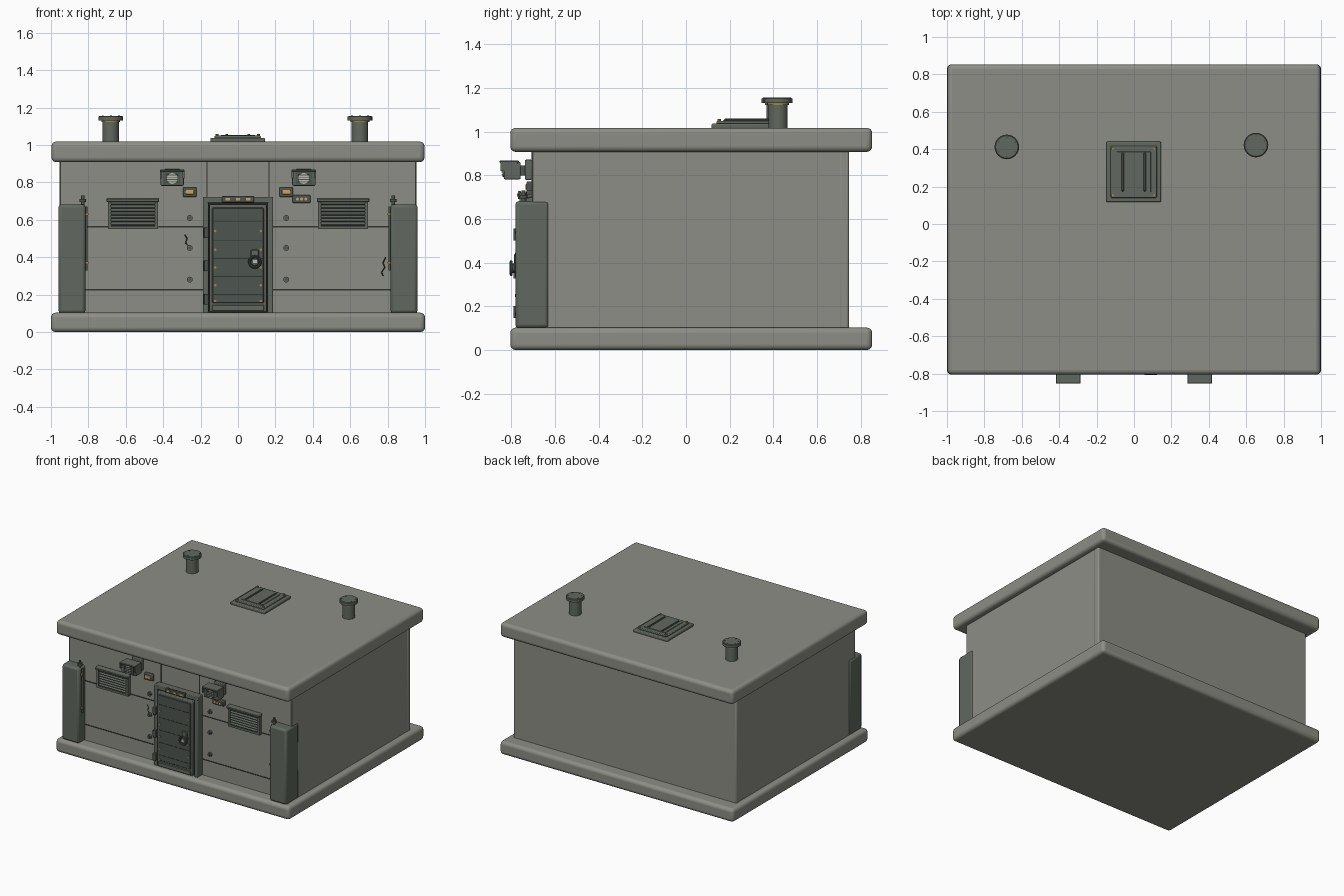
import bpy, bmesh, math
from mathutils import Matrix, Vector

if "Cube" in bpy.data.objects:
    bpy.data.objects.remove(bpy.data.objects["Cube"])


def material(name, r, g, b):
    m = bpy.data.materials.new(name)
    m.diffuse_color = (r, g, b, 1)
    m.use_nodes = True
    m.node_tree.nodes["Principled BSDF"].inputs["Base Color"].default_value = m.diffuse_color
    return m


CONCRETE = material("concrete", 0.27, 0.27, 0.24)
STEEL = material("green_grey_steel", 0.12, 0.14, 0.115)
DARK = material("dark_steel", 0.075, 0.09, 0.078)
GROOVE = material("groove_black", 0.03, 0.033, 0.03)
BRASS = material("brass", 0.36, 0.23, 0.06)
AMBER = material("amber_lens", 0.6, 0.36, 0.1)
LENS = material("pale_lens", 0.5, 0.5, 0.42)


def finish(name, bm, mat):
    me = bpy.data.meshes.new(name)
    bmesh.ops.recalc_face_normals(bm, faces=bm.faces)
    bm.to_mesh(me)
    bm.free()
    me.materials.append(mat)
    ob = bpy.data.objects.new(name, me)
    bpy.context.collection.objects.link(ob)
    return ob


def box(name, x, y, z, mat, bevel=0.0, seg=2, tilt=0.0):
    """Box from (min, max) ranges, optional rounded edges and tilt about x."""
    bm = bmesh.new()
    c = Vector((sum(x) / 2, sum(y) / 2, sum(z) / 2))
    size = Vector((abs(x[1] - x[0]), abs(y[1] - y[0]), abs(z[1] - z[0])))
    bmesh.ops.create_cube(bm, size=1, matrix=Matrix.Diagonal((*size, 1)))
    if bevel:
        r = bmesh.ops.bevel(bm, geom=bm.edges[:], offset=bevel, segments=seg,
                            profile=0.5, affect='EDGES', clamp_overlap=True)
        for f in r["faces"]:
            f.smooth = seg > 1
    bm.transform(Matrix.Translation(c) @ Matrix.Rotation(tilt, 4, 'X'))
    return finish(name, bm, mat)


def cyl(name, pos, r, depth, mat, axis='Z', n=20, r2=None):
    bm = bmesh.new()
    rot = Matrix.Rotation(math.pi / 2, 4, 'X') if axis == 'Y' else Matrix()
    bmesh.ops.create_cone(bm, cap_ends=True, segments=n, radius1=r,
                          radius2=r if r2 is None else r2, depth=depth,
                          matrix=Matrix.Translation(pos) @ rot)
    for f in bm.faces:
        f.smooth = len(f.verts) == 4 and n > 8
    return finish(name, bm, mat)


def crack(name, pts):
    cu = bpy.data.curves.new(name, 'CURVE')
    cu.dimensions = '3D'
    cu.bevel_depth = 0.003
    cu.bevel_resolution = 0
    sp = cu.splines.new('POLY')
    sp.points.add(len(pts) - 1)
    for p, (x, z) in zip(sp.points, pts):
        p.co = (x, FRONT, z, 1)
    cu.materials.append(GROOVE)
    bpy.context.collection.objects.link(bpy.data.objects.new(name, cu))


FRONT = -0.705

# Floor slab, roof slab and walls
box("floor_slab", (-1, 1), (-0.805, 0.853), (0, 0.103), CONCRETE, 0.025, 4)
box("roof_slab", (-0.997, 0.997), (-0.805, 0.853), (0.908, 1.018), CONCRETE, 0.025, 4)
box("back_wall", (-0.955, 0.955), (0.70, 0.748), (0.09, 0.92), CONCRETE, 0.012, 3)
for s, side in ((-1, "left"), (1, "right")):
    box(side + "_wall", (s * 0.90, s * 0.953), (-0.66, 0.705), (0.09, 0.92), CONCRETE)
    box(side + "_front_wall", (s * 0.165, s * 0.953), (FRONT, -0.655), (0.09, 0.92), CONCRETE, 0.004, 1)
    for z in (0.225, 0.563):
        box(side + "_wall_joint", (s * 0.185, s * 0.82), (FRONT - 0.002, -0.69), (z - 0.004, z + 0.004), GROOVE)
    box(side + "_lintel_joint", (s * 0.162, s * 0.168), (FRONT - 0.002, -0.69), (0.72, 0.908), GROOVE)
box("lintel", (-0.166, 0.166), (FRONT + 0.002, -0.655), (0.70, 0.92), CONCRETE)

for s, side in ((-1, "left"), (1, "right")):
    # Corner buttress with conduit and clamps
    box(side + "_buttress", (s * 0.815, s * 0.96), (-0.782, -0.628), (0.10, 0.682), STEEL, 0.016, 2)
    cyl(side + "_conduit", (s * 0.812, -0.742, 0.50), 0.008, 0.34, DARK, n=10)
    for z in (0.37, 0.63):
        cyl(side + "_clamp_bolt", (s * 0.808, -0.755, z), 0.009, 0.016, BRASS, 'Y', 8)
    cyl(side + "_finial_stem", (s * 0.83, -0.745, 0.703), 0.009, 0.055, DARK, n=10)
    cyl(side + "_finial_flange", (s * 0.83, -0.745, 0.702), 0.018, 0.016, DARK, n=12)

    # Flood lamp
    c = s * 0.352
    box(side + "_lamp_mount", (c - 0.04, c + 0.04), (-0.738, FRONT), (0.78, 0.872), STEEL, 0.005)
    box(side + "_lamp_arm", (c - 0.022, c + 0.022), (-0.765, -0.73), (0.80, 0.845), DARK)
    box(side + "_lamp_body", (c - 0.062, c + 0.062), (-0.835, -0.758), (0.782, 0.862), STEEL, 0.006)
    box(side + "_lamp_visor", (c - 0.066, c + 0.066), (-0.854, -0.765), (0.857, 0.868), STEEL, 0.003, 1)
    for e in (-1, 1):
        box(side + "_lamp_cheek", (c + e * 0.056, c + e * 0.066), (-0.850, -0.775), (0.82, 0.86), STEEL)
    box(side + "_lamp_recess", (c - 0.045, c + 0.045), (-0.837, -0.83), (0.79, 0.855), DARK)
    cyl(side + "_lamp_lens", (c, -0.837, 0.821), 0.029, 0.008, LENS, 'Y', 20)
    for k in range(4):
        z = 0.803 + k * 0.012
        box(side + "_lamp_bar", (c - 0.03, c + 0.03), (-0.846, -0.838), (z - 0.002, z + 0.002), DARK)

    # Louvred vent
    c = s * 0.562
    box(side + "_vent_back", (c - 0.125, c + 0.125), (-0.712, FRONT + 0.005), (0.56, 0.705), GROOVE)
    for e in (-1, 1):
        box(side + "_vent_side", (c + e * 0.117, c + e * 0.134), (-0.732, FRONT), (0.553, 0.705), STEEL)
    box(side + "_vent_sill", (c - 0.134, c + 0.134), (-0.732, FRONT), (0.552, 0.568), STEEL)
    box(side + "_vent_hood", (c - 0.14, c + 0.14), (-0.748, FRONT), (0.697, 0.713), STEEL, 0.004, tilt=0.12)
    for k in range(7):
        z = 0.58 + k * 0.018
        box(side + "_vent_slat", (c - 0.12, c + 0.12), (-0.732, -0.707), (z - 0.0035, z + 0.0035), STEEL, tilt=0.6)

    # Amber marker light and wall bolts
    c = s * 0.258
    box(side + "_marker_case", (c - 0.037, c + 0.037), (-0.73, FRONT), (0.722, 0.773), DARK, 0.006)
    box(side + "_marker_lens", (c - 0.023, c + 0.023), (-0.736, -0.728), (0.736, 0.760), AMBER, 0.003)
    for z in (0.28, 0.45, 0.61):
        cyl(side + "_wall_bolt", (c, FRONT - 0.006, z), 0.016, 0.014, STEEL, 'Y', 12)
        cyl(side + "_wall_bolt_head", (c, FRONT - 0.015, z), 0.008, 0.008, DARK, 'Y', 6)

# Small indicator box to the right of the door
box("indicator_box", (0.292, 0.388), (-0.732, FRONT), (0.69, 0.732), DARK, 0.005)
for x in (0.318, 0.34, 0.362):
    cyl("indicator_light", (x, -0.734, 0.711), 0.008, 0.01, AMBER, 'Y', 10)

# Door frame, leaf and panels
for s, side in ((-1, "left"), (1, "right")):
    box(side + "_door_jamb", (s * 0.158, s * 0.188), (-0.762, -0.66), (0.10, 0.722), STEEL, 0.005)
box("door_head", (-0.188, 0.188), (-0.762, -0.66), (0.69, 0.722), STEEL, 0.005)
box("door_gap", (-0.16, 0.16), (-0.745, -0.67), (0.10, 0.695), GROOVE)
box("door_leaf", (-0.153, 0.153), (-0.772, -0.68), (0.107, 0.682), STEEL, 0.006)
box("door_panel", (-0.138, 0.138), (-0.778, -0.77), (0.155, 0.665), DARK, 0.004, 1)
box("door_kick_plate", (-0.14, 0.14), (-0.782, -0.77), (0.112, 0.145), STEEL, 0.004, 1)
for z in (0.20, 0.297, 0.393, 0.49, 0.59):
    box("door_seam", (-0.132, 0.132), (-0.7795, -0.775), (z - 0.002, z + 0.002), GROOVE)
for x in (-0.122, 0.122):
    for z in (0.165, 0.25, 0.345, 0.44, 0.54):
        cyl("door_rivet", (x, -0.78, z), 0.007, 0.008, BRASS, 'Y', 8)
for z in (0.175, 0.355, 0.53):
    box("hinge_plate", (-0.185, -0.155), (-0.782, -0.755), (z - 0.026, z + 0.026), DARK, 0.003, 1)
    cyl("hinge_pin", (-0.168, -0.78, z), 0.011, 0.055, DARK, n=10)
box("header_plate", (-0.085, 0.085), (-0.77, -0.755), (0.692, 0.728), DARK, 0.004)
for x in (-0.055, 0, 0.055):
    box("header_light", (x - 0.011, x + 0.011), (-0.775, -0.768), (0.703, 0.717), AMBER)

# Door lock and ring handle
box("lock_plate", (0.068, 0.112), (-0.788, -0.772), (0.36, 0.44), STEEL, 0.004, 1)
cyl("lock_boss", (0.09, -0.788, 0.375), 0.021, 0.022, DARK, 'Y', 16)
box("lock_bar", (0.079, 0.101), (-0.806, -0.797), (0.368, 0.386), LENS)
bpy.ops.mesh.primitive_torus_add(location=(0.09, -0.801, 0.375), rotation=(math.pi / 2, 0, 0), major_radius=0.029,
                                 minor_radius=0.007, major_segments=24, minor_segments=8)
ring = bpy.context.object
ring.name = "ring_handle"
ring.data.materials.append(DARK)
bpy.ops.object.shade_smooth_by_angle()

# Cracks in the concrete
crack("left_crack", [(-0.285, 0.52), (-0.272, 0.50), (-0.28, 0.475), (-0.262, 0.46), (-0.268, 0.445)])
crack("right_crack", [(0.79, 0.40), (0.775, 0.37), (0.785, 0.345), (0.768, 0.32), (0.775, 0.30)])

# Roof exhaust pipes
for x, y, side in ((-0.68, 0.412, "left"), (0.652, 0.422, "right")):
    cyl(side + "_pipe", (x, y, 1.073), 0.044, 0.12, STEEL, n=24)
    cyl(side + "_pipe_band", (x, y, 1.128), 0.05, 0.012, BRASS, n=24)
    cyl(side + "_pipe_cap", (x, y, 1.142), 0.066, 0.020, STEEL, n=24)
    cyl(side + "_pipe_cap_top", (x, y, 1.1535), 0.064, 0.005, STEEL, n=24, r2=0.06)
    for k in range(6):
        a = k * math.pi / 3 + 0.5
        cyl(side + "_cap_bolt", (x + 0.05 * math.cos(a), y + 0.05 * math.sin(a), 1.156), 0.005, 0.004, DARK, n=6)

# Roof hatch
box("hatch_base", (-0.148, 0.145), (0.117, 0.44), (1.012, 1.038), STEEL, 0.007)
box("hatch_lid", (-0.125, 0.122), (0.14, 0.417), (1.035, 1.05), STEEL, 0.005)
box("hatch_panel", (-0.092, 0.09), (0.17, 0.387), (1.048, 1.054), STEEL, 0.002, 1)
for x in (-0.06, 0.058):
    box("hatch_rib", (x - 0.007, x + 0.007), (0.175, 0.382), (1.05, 1.06), DARK, 0.003, 1)
for x in (-0.113, 0.11):
    for y in (0.153, 0.404):
        cyl("hatch_bolt", (x, y, 1.053), 0.008, 0.01, BRASS, n=8)
